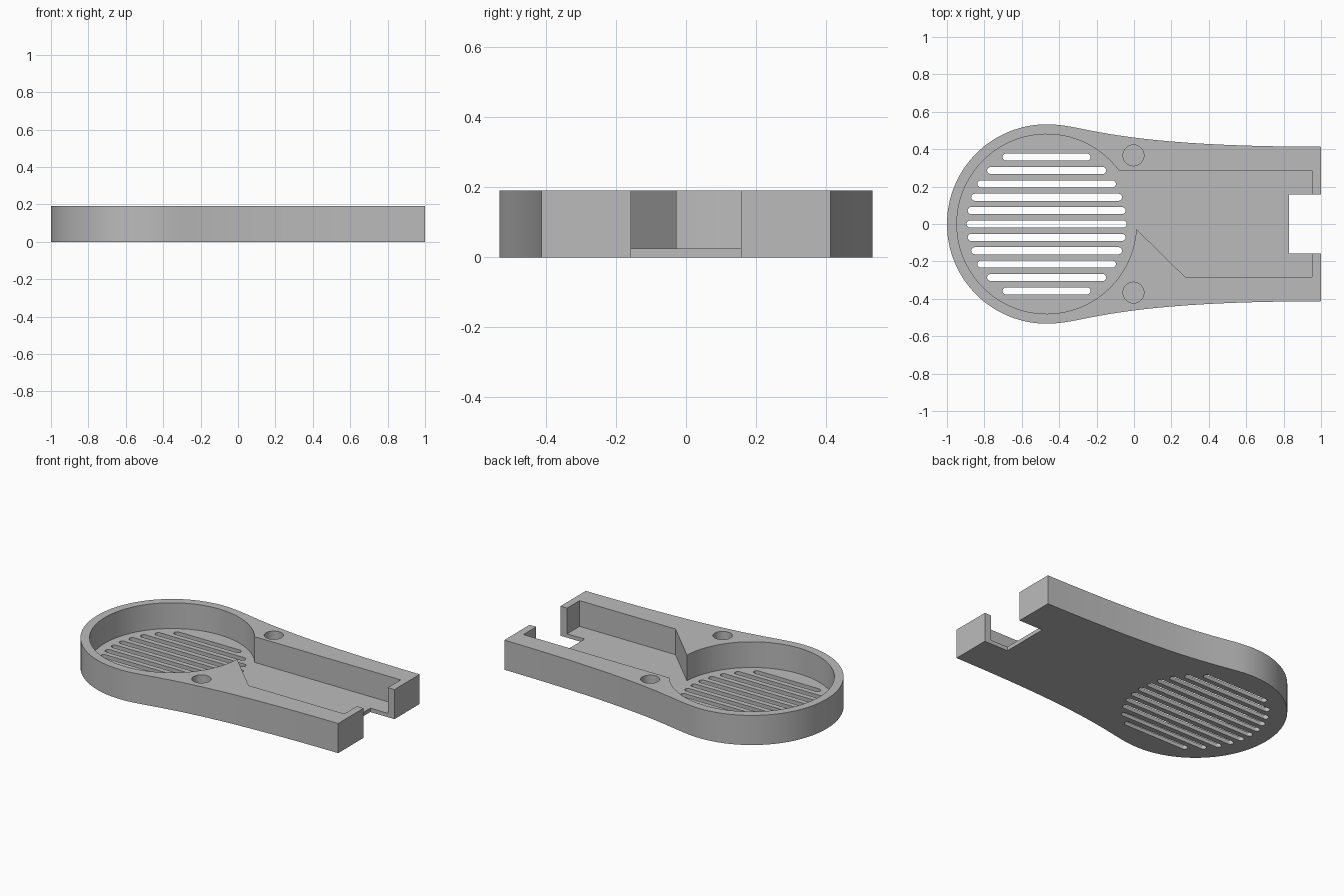
import bpy, bmesh, math
from mathutils import Vector
from mathutils.geometry import interpolate_bezier

if "Cube" in bpy.data.objects:
    bpy.data.objects.remove(bpy.data.objects["Cube"], do_unlink=True)

HEIGHT, FLOOR = 0.19, 0.025
CX = -0.467            # centre of the round head
ABOVE = HEIGHT + 0.1   # cutters overshoot the top

grey = bpy.data.materials.new("plain grey")
grey.use_nodes = True
grey.diffuse_color = (0.5, 0.5, 0.5, 1)
grey.node_tree.nodes["Principled BSDF"].inputs["Base Color"].default_value = (0.5, 0.5, 0.5, 1)


def arc(cx, cy, r, start, end, steps):
    """Points along an arc, angles in degrees."""
    angles = [math.radians(start + (end - start) * i / steps) for i in range(steps + 1)]
    return [(cx + r * math.cos(a), cy + r * math.sin(a)) for a in angles]


def prism(name, outlines, z0, z1):
    """Extrude closed counter-clockwise outlines from z0 to z1."""
    bm = bmesh.new()
    for pts in outlines:
        face = bm.faces.new([bm.verts.new((x, y, z0)) for x, y in pts])
        new = bmesh.ops.extrude_face_region(bm, geom=[face], use_keep_orig=True)["geom"]
        bmesh.ops.translate(bm, vec=(0, 0, z1 - z0),
                            verts=[g for g in new if isinstance(g, bmesh.types.BMVert)])
    bmesh.ops.recalc_face_normals(bm, faces=bm.faces)
    mesh = bpy.data.meshes.new(name)
    bm.to_mesh(mesh)
    bm.free()
    obj = bpy.data.objects.new(name, mesh)
    bpy.context.collection.objects.link(obj)
    mesh.materials.append(grey)
    return obj


# Body outline: round head flowing into a tapering handle
flank = [(p.x, p.y) for p in interpolate_bezier(
    Vector((CX, 0.533, 0)), Vector((-0.25, 0.533, 0)),
    Vector((-0.15, 0.415, 0)), Vector((1, 0.413, 0)), 32)]
head = arc(CX, 0, 0.533, 90, 270, 64)
outline = flank[::-1] + head[1:-1] + [(x, -y) for x, y in flank]
body = prism("housing_body", [outline], 0, HEIGHT)

# Pocket: round chamber joined to the handle compartment
pocket = arc(CX, 0, 0.48, 36.7, 356.8, 100)
pocket += [(0.273, -0.283), (0.953, -0.283), (0.953, 0.287)]

# Vent slots with rounded ends, fitted inside a circle
slots = []
for row in range(-5, 6):
    y, r = row * 0.0715, 0.019
    reach = math.sqrt(0.428 ** 2 - y ** 2) - r
    slots.append(arc(CX + reach, y, r, -90, 90, 10) + arc(CX - reach, y, r, 90, 270, 10))

# Screw holes and the end notch
holes = [arc(-0.003, side * 0.367, 0.056, 0, 360, 40)[:-1] for side in (-1, 1)]
notch = [(0.829, -0.157), (1.1, -0.157), (1.1, 0.157), (0.829, 0.157)]

cutters = [
    prism("pocket_cutter", [pocket], FLOOR, ABOVE),
    prism("slot_cutter", slots, -0.1, 0.1),
    prism("hole_cutter", holes, FLOOR, ABOVE),
    prism("notch_cutter", [notch], -0.1, ABOVE),
]
bpy.ops.object.select_all(action="DESELECT")
body.select_set(True)
bpy.context.view_layer.objects.active = body
for cutter in cutters:
    cutter.hide_render = True
    mod = body.modifiers.new(cutter.name, "BOOLEAN")
    mod.operation = "DIFFERENCE"
    mod.solver = "EXACT"
    mod.object = cutter
    bpy.ops.object.modifier_apply(modifier=mod.name)
    bpy.data.objects.remove(cutter, do_unlink=True)

bpy.ops.object.shade_smooth_by_angle(angle=math.radians(30))
